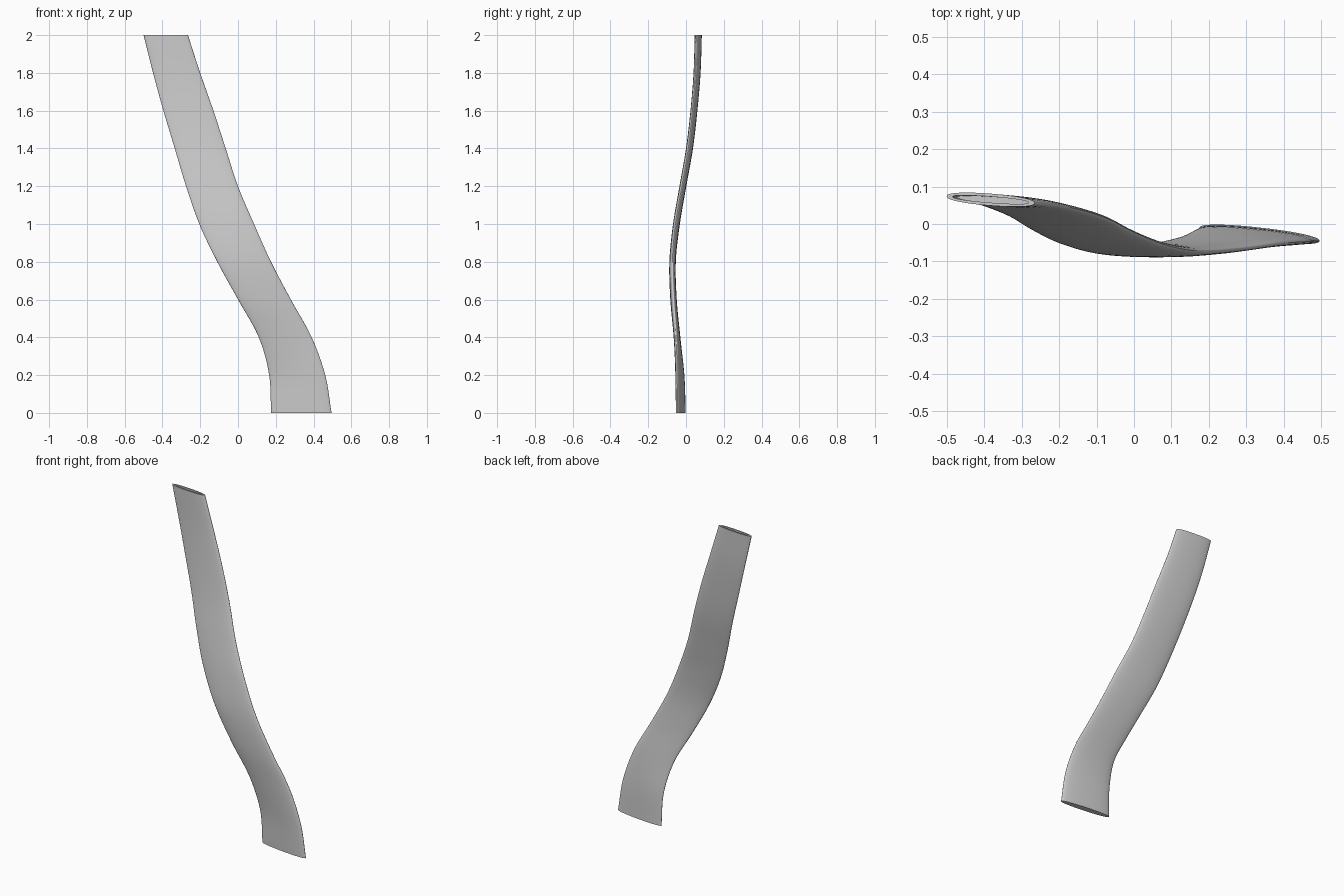
import bpy, bmesh, math

if "Cube" in bpy.data.objects:
    bpy.data.objects.remove(bpy.data.objects["Cube"], do_unlink=True)

SIDES = 48   # points around the oval section
STEPS = 6    # rings between stations

# Stations, 0.2 apart in height: x of both edges, y of both edges, half thickness
STATIONS = [
    (0.175, 0.495, -0.010, -0.045, 0.018),
    (0.165, 0.462, -0.018, -0.047, 0.018),
    (0.110, 0.390, -0.043, -0.052, 0.017),
    (0.000, 0.280, -0.066, -0.066, 0.017),
    (-0.110, 0.175, -0.070, -0.072, 0.017),
    (-0.205, 0.085, -0.045, -0.056, 0.017),
    (-0.275, 0.000, -0.011, -0.022, 0.017),
    (-0.335, -0.065, 0.025, 0.012, 0.017),
    (-0.395, -0.130, 0.050, 0.034, 0.016),
    (-0.450, -0.200, 0.067, 0.050, 0.016),
    (-0.500, -0.265, 0.074, 0.056, 0.016),
]


def station_at(t):
    """Smooth interpolation between the stations."""
    last = len(STATIONS) - 1
    i = min(int(t), last - 1)
    f = t - i
    b, c = STATIONS[i], STATIONS[i + 1]
    a = STATIONS[i - 1] if i else [2 * p - q for p, q in zip(b, c)]
    d = STATIONS[i + 2] if i + 2 <= last else [2 * q - p for p, q in zip(b, c)]
    return [q + f / 2 * (r - p + f * (2 * p - 5 * q + 4 * r - s + f * (3 * (q - r) + s - p)))
            for p, q, r, s in zip(a, b, c, d)]


def add_ring(bm, t, wall=0.0):
    """Flattened oval ring, shrunk inward by the wall thickness."""
    x0, x1, y0, y1, half = station_at(t)
    width = (x1 - x0) / 2
    ring = []
    for k in range(SIDES):
        ang = 2 * math.pi * k / SIDES
        c, s = math.cos(ang), math.sin(ang)
        u = math.copysign(abs(c) ** 0.9, c) * (1 - 2 * wall / width)
        v = math.copysign(abs(s) ** 0.9, s) * (half - wall)
        ring.append(bm.verts.new(((x0 + x1) / 2 + u * width,
                                  (y0 + y1) / 2 + u * (y1 - y0) / 2 + v, t * 0.2)))
    return ring


def bridge(bm, low, high):
    for k in range(SIDES):
        n = (k + 1) % SIDES
        bm.faces.new((low[k], low[n], high[n], high[k]))


# Outer skin, closed at the foot
bm = bmesh.new()
top = len(STATIONS) - 1
rings = [add_ring(bm, i / STEPS) for i in range(top * STEPS + 1)]
for low, high in zip(rings, rings[1:]):
    bridge(bm, low, high)
bm.faces.new(rings[0][::-1])

# Rim and slot sunk into the upper end
mouth = add_ring(bm, top, 0.008)
floor = add_ring(bm, top - 0.25, 0.008)
bridge(bm, rings[-1], mouth)
bridge(bm, mouth, floor)
bm.faces.new(floor)
bmesh.ops.recalc_face_normals(bm, faces=bm.faces)

mesh = bpy.data.meshes.new("curved_blade")
bm.to_mesh(mesh)
bm.free()
blade = bpy.data.objects.new("curved_blade", mesh)
bpy.context.collection.objects.link(blade)

# Plain grey finish
grey = bpy.data.materials.new("plain_grey")
grey.use_nodes = True
colour = (0.6, 0.6, 0.6, 1)
grey.diffuse_color = colour
grey.node_tree.nodes["Principled BSDF"].inputs["Base Color"].default_value = colour
mesh.materials.append(grey)

# Smooth skin with crisp ends
bpy.ops.object.select_all(action="DESELECT")
blade.select_set(True)
bpy.context.view_layer.objects.active = blade
bpy.ops.object.shade_smooth_by_angle(angle=math.radians(40))
